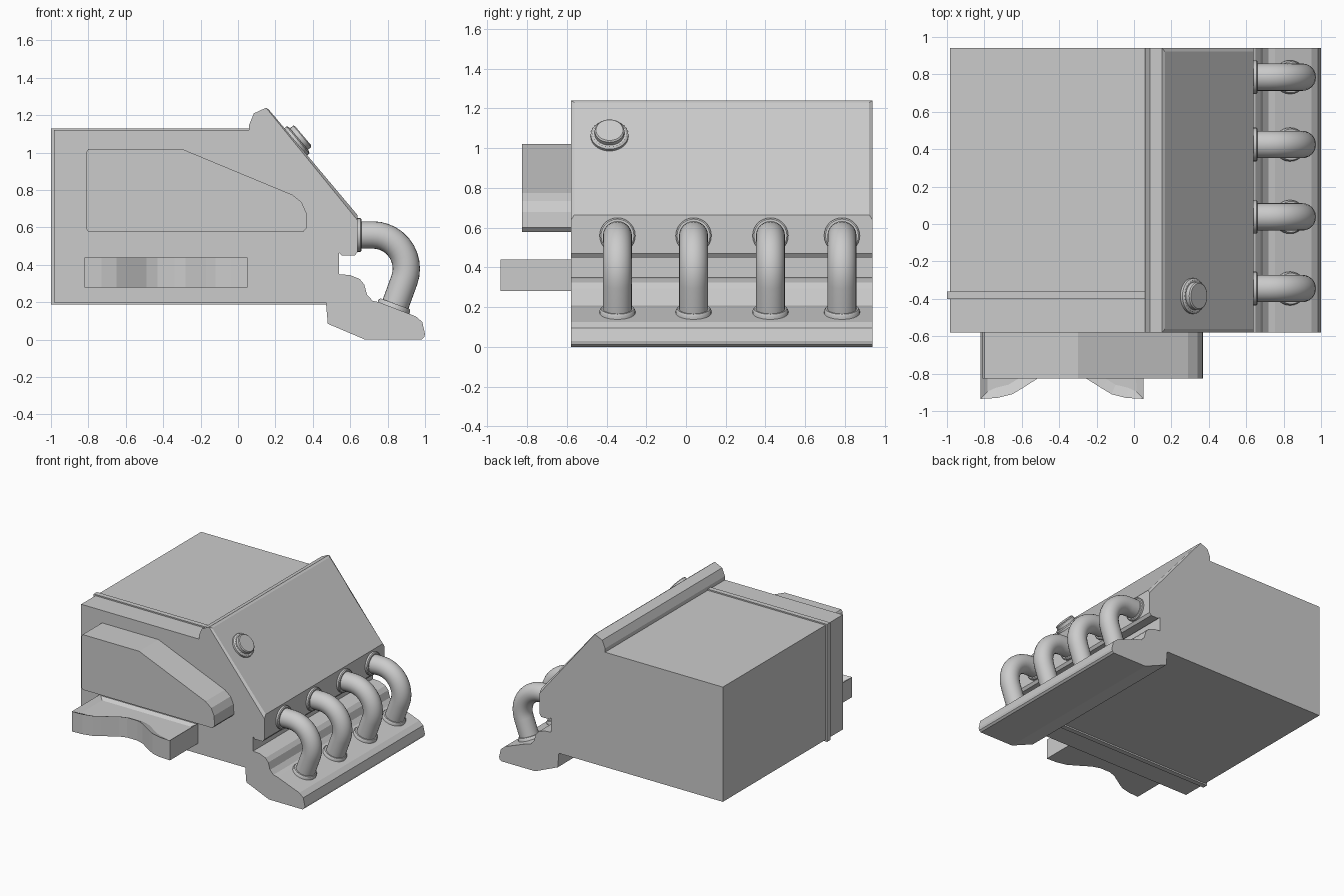
import bpy, bmesh, math
from mathutils import Vector

if "Cube" in bpy.data.objects:
    bpy.data.objects.remove(bpy.data.objects["Cube"])

grey = bpy.data.materials.new("plain grey")
grey.diffuse_color = (0.6, 0.6, 0.6, 1)
grey.use_nodes = True
grey.node_tree.nodes["Principled BSDF"].inputs["Base Color"].default_value = grey.diffuse_color


def finish(bm, name, smooth=False):
    bmesh.ops.recalc_face_normals(bm, faces=bm.faces)
    me = bpy.data.meshes.new(name)
    bm.to_mesh(me)
    bm.free()
    me.materials.append(grey)
    ob = bpy.data.objects.new(name, me)
    bpy.context.collection.objects.link(ob)
    if smooth:
        bpy.ops.object.select_all(action='DESELECT')
        ob.select_set(True)
        bpy.context.view_layer.objects.active = ob
        bpy.ops.object.shade_smooth_by_angle(angle=math.radians(35))
    return ob


def prism(points, place, lo, hi):
    """Extrude a 2D outline between lo and hi; place maps (a, b, depth) to xyz."""
    bm = bmesh.new()
    face = bm.faces.new([bm.verts.new(place(a, b, lo)) for a, b in points])
    ext = bmesh.ops.extrude_face_region(bm, geom=[face])
    move = Vector(place(0, 0, hi)) - Vector(place(0, 0, lo))
    bmesh.ops.translate(bm, vec=move, verts=[g for g in ext['geom'] if isinstance(g, bmesh.types.BMVert)])
    bmesh.ops.recalc_face_normals(bm, faces=bm.faces)
    return bm


def along_y(a, b, d):
    return (a, d, b)


def along_z(a, b, d):
    return (a, b, d)


def rings(name, centres, tangents, radii, n=24):
    """Round solid swept through centres that all lie in one xz plane."""
    bm = bmesh.new()
    side, loops = Vector((0, 1, 0)), []
    for c, t, r in zip(centres, tangents, radii):
        up = Vector(t).normalized().cross(side)
        loops.append([bm.verts.new(Vector(c) + r * (math.cos(k * math.tau / n) * side
                      + math.sin(k * math.tau / n) * up)) for k in range(n)])
    for p, q in zip(loops, loops[1:]):
        for k in range(n):
            bm.faces.new((p[k], p[(k + 1) % n], q[(k + 1) % n], q[k]))
    bm.faces.new(loops[0])
    bm.faces.new(loops[-1])
    return finish(bm, name, True)


def disc(name, base, axis, steps):
    """Stepped disc: steps are (distance along axis, radius)."""
    axis = Vector(axis).normalized()
    return rings(name, [Vector(base) + axis * h for h, r in steps],
                 [axis] * len(steps), [r for h, r in steps], 28)


# Main body with sloping front, lip and lower ledge
body = [(-0.985, 0.2), (-0.985, 1.12), (0.06, 1.12), (0.06, 1.15), (0.085, 1.21),
        (0.15, 1.24), (0.165, 1.23), (0.64, 0.665), (0.64, 0.47), (0.625, 0.45),
        (0.555, 0.45), (0.54, 0.465), (0.54, 0.35), (0.6, 0.345), (0.65, 0.325),
        (0.675, 0.295), (0.69, 0.24), (0.72, 0.208), (0.755, 0.2), (0.95, 0.125),
        (0.985, 0.095), (1.0, 0.03), (0.995, 0.012), (0.98, 0), (0.68, 0),
        (0.48, 0.085), (0.47, 0.2)]
bm = prism(body, along_y, -0.58, 0.94)
slope_edges = [e for e in bm.edges
               if abs(e.verts[0].co.y - e.verts[1].co.y) < 1e-4
               and {round(v.co.x, 3) for v in e.verts} == {0.165, 0.64}
               and min(v.co.z for v in e.verts) > 0.6]
bmesh.ops.bevel(bm, geom=slope_edges, offset=0.018, segments=1, affect='EDGES')
finish(bm, "main_body")

# Thin band wrapped round the body
band = [(-1.0, 0.188), (-1.0, 1.13), (0.06, 1.13), (0.06, 1.1), (-0.96, 1.1),
        (-0.96, 0.22), (0.47, 0.22), (0.47, 0.188)]
finish(prism(band, along_y, -0.4, -0.36), "wrap_band")

# Side pod
pod = [(-0.81, 0.59), (-0.8, 0.578), (0.35, 0.578), (0.37, 0.6), (0.365, 0.68),
       (0.34, 0.735), (0.29, 0.775), (-0.3, 1.02), (-0.8, 1.02), (-0.81, 1.005)]
finish(prism(pod, along_y, -0.825, -0.57), "side_pod")

# Lower tray: mirrored wavy front and shallow pocket on top
wave = [(0.435, -0.935), (0.345, -0.93), (0.265, -0.91), (0.215, -0.88),
        (0.105, -0.81), (0.045, -0.79)]
mid = -0.385
tray = ([(mid - 0.435, -0.57)] + [(mid - a, b) for a, b in wave]
        + [(mid + a, b) for a, b in reversed(wave)] + [(mid + 0.435, -0.57)])
bm = prism(tray, along_z, 0.28, 0.44)
top = max(bm.faces, key=lambda f: f.calc_center_median().z)
bmesh.ops.inset_region(bm, faces=[top], thickness=0.055)
bmesh.ops.translate(bm, vec=(0, 0, -0.025), verts=top.verts)
finish(bm, "lower_tray")

# Filler cap on the slope
disc("filler_cap", (0.305, -0.385, 1.055), (0.765, 0, 0.644),
     [(-0.01, 0.095), (0.02, 0.095), (0.027, 0.085), (0.027, 0.075),
      (0.05, 0.075), (0.056, 0.068)])

# Four bent pipes with collars
bend = [(0.72 + 0.18 * math.sin(math.radians(a)), 0.38 + 0.18 * math.cos(math.radians(a)),
         math.radians(a)) for a in range(0, 111, 10)]
path = [(0.62, 0.56, 0.0)] + bend
end = bend[-1]
path.append((end[0] + 0.18 * math.cos(end[2]), end[1] - 0.18 * math.sin(end[2]), end[2]))
for i, y in enumerate((-0.345, 0.038, 0.425, 0.785)):
    rings(f"pipe_{i + 1}", [(x, y, z) for x, z, a in path],
          [(math.cos(a), 0, -math.sin(a)) for x, z, a in path], [0.073] * len(path))
    disc(f"upper_collar_{i + 1}", (0.63, y, 0.56), (1, 0, 0),
         [(0, 0.09), (0.025, 0.09), (0.031, 0.083)])
    disc(f"lower_collar_{i + 1}", (0.824, y, 0.15), (0.34, 0, 0.94),
         [(0, 0.09), (0.035, 0.09), (0.045, 0.083)])
